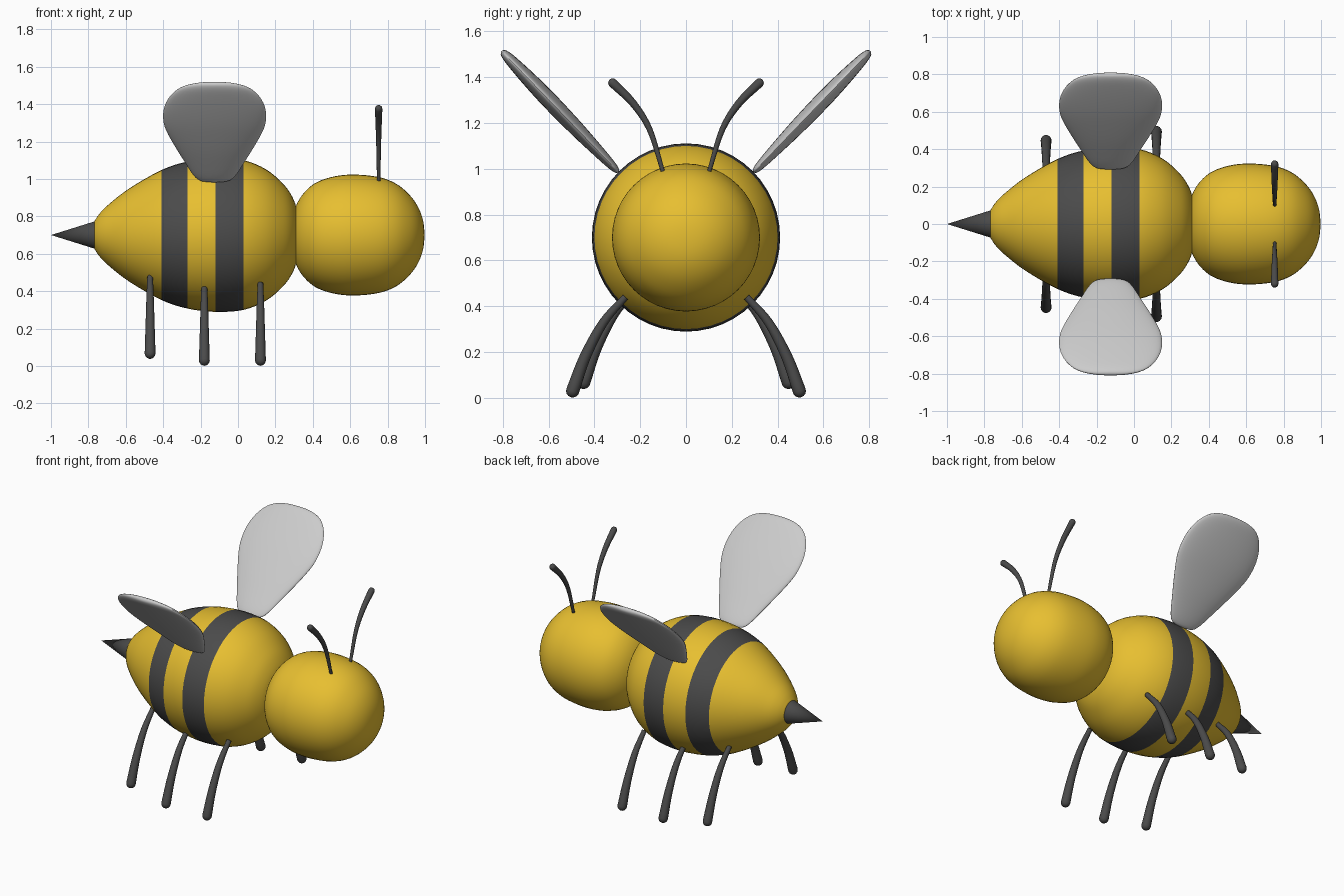
import bpy, bmesh, math
from mathutils import Vector

if "Cube" in bpy.data.objects:
    bpy.data.objects.remove(bpy.data.objects["Cube"])

def material(name, rgb):
    m = bpy.data.materials.new(name)
    m.diffuse_color = (*rgb, 1)
    m.use_nodes = True
    m.node_tree.nodes["Principled BSDF"].inputs["Base Color"].default_value = m.diffuse_color
    return m

YELLOW = material("yellow", (0.8, 0.52, 0.03))
DARK = material("dark", (0.07, 0.07, 0.07))
X, Y, Z = Vector((1, 0, 0)), Vector((0, 1, 0)), Vector((0, 0, 1))

def smooth(pts, n):
    """Catmull-Rom curve through the points; a zero second value is a pole."""
    def ghost(a, b):
        if a[1] == 0:
            return Vector((b[0], -b[1], *b[2:]))
        return 2 * a - b
    p = [Vector(q) for q in pts]
    p = [ghost(p[0], p[1])] + p + [ghost(p[-1], p[-2])]
    out = []
    for a, b, c, d in zip(p, p[1:], p[2:], p[3:]):
        for i in range(n):
            t = i / n
            out.append(0.5 * (2 * b + (c - a) * t + (2 * a - 5 * b + 4 * c - d) * t * t
                              + (3 * b - a - 3 * c + d) * t ** 3))
    return out + [p[-2]]

def loft(name, stations, sides, mats, dark=None, mirror=False):
    """Skin elliptical rings given as (centre, half axis u, half axis v)."""
    bm = bmesh.new()
    rings = []
    for c, u, v in stations:
        rings.append([bm.verts.new(c + u * math.cos(k * math.tau / sides)
                                   + v * math.sin(k * math.tau / sides)) for k in range(sides)])
    for a, b in zip(rings, rings[1:]):
        for k in range(sides):
            j = (k + 1) % sides
            f = bm.faces.new((a[k], a[j], b[j], b[k]))
            if dark and dark(f.calc_center_median().x):
                f.material_index = 1
    for ring, st in ((rings[0], stations[0]), (rings[-1], stations[-1])):
        if st[1].length > 1e-4:
            bm.faces.new(ring)
    bmesh.ops.remove_doubles(bm, verts=bm.verts, dist=1e-5)
    bmesh.ops.recalc_face_normals(bm, faces=bm.faces)
    me = bpy.data.meshes.new(name)
    bm.to_mesh(me)
    bm.free()
    ob = bpy.data.objects.new(name, me)
    bpy.context.collection.objects.link(ob)
    for m in mats:
        me.materials.append(m)
    bpy.ops.object.select_all(action='DESELECT')
    ob.select_set(True)
    bpy.context.view_layer.objects.active = ob
    bpy.ops.object.shade_smooth_by_angle(angle=math.radians(40))
    if mirror:
        mod = ob.modifiers.new("mirror", 'MIRROR')
        mod.use_axis = (False, True, False)
        mod.use_mirror_merge = False
    return ob

def revolve(name, profile, mats, dark=None):
    """Turn an (x, radius) profile about the body axis."""
    return loft(name, [(Vector((x, 0, 0.7)), Y * r, Z * r) for x, r in profile], 48, mats, dark)

def limb(name, x, path, r0, r1):
    """Curved limb in a y-z plane, thickening to a rounded tip."""
    c = [Vector((x, q[0], q[1])) for q in smooth(path, 5)]
    n = len(c) - 1
    st = []
    for i, p in enumerate(c):
        t = (c[min(i + 1, n)] - c[max(i - 1, 0)]).normalized()
        r = r0 + (r1 - r0) * i / n
        st.append((p, X * r, t.cross(X) * r))
    for k in range(1, 5):
        a = k * math.pi / 8
        r = r1 * max(math.cos(a), 0)
        st.append((c[-1] + t * r1 * math.sin(a), X * r, t.cross(X) * r))
    loft(name, st, 16, [DARK], mirror=True)

# striped body
revolve("body", smooth([(-0.77, 0.07), (-0.74, 0.115), (-0.69, 0.165), (-0.58, 0.25),
                        (-0.41, 0.347), (-0.27, 0.393), (-0.12, 0.411), (0.03, 0.4),
                        (0.15, 0.351), (0.24, 0.275), (0.29, 0.205), (0.315, 0.13),
                        (0.325, 0)], 4),
        [YELLOW, DARK], lambda x: -0.41 < x < -0.27 or -0.12 < x < 0.03)

# head
revolve("head", smooth([(0.285, 0), (0.295, 0.11), (0.33, 0.195), (0.385, 0.258),
                        (0.45, 0.295), (0.54, 0.318), (0.63, 0.323), (0.73, 0.314),
                        (0.81, 0.292), (0.88, 0.25), (0.945, 0.18), (0.985, 0.095),
                        (0.997, 0)], 4), [YELLOW])

# stinger
revolve("stinger", [(-0.76, 0.075), (-1.0, 0)], [DARK])

# wings: fraction along, half width, half thickness
root, tip = Vector((-0.125, 0.295, 0.985)), Vector((-0.125, 0.805, 1.515))
across = (tip - root).normalized().cross(X)
outline = smooth([(0, 0, 0), (0.012, 0.075, 0.012), (0.07, 0.115, 0.02), (0.2, 0.16, 0.027),
                  (0.35, 0.21, 0.033), (0.52, 0.26, 0.036), (0.64, 0.275, 0.036),
                  (0.76, 0.268, 0.033), (0.87, 0.235, 0.028), (0.95, 0.18, 0.022),
                  (0.99, 0.1, 0.013), (1, 0, 0)], 3)
loft("wings", [(root.lerp(tip, f), X * w, across * t) for f, w, t in outline], 40, [], mirror=True)

# antennae
limb("antennae", 0.752, [(0.1, 0.985), (0.158, 1.17), (0.23, 1.285), (0.32, 1.375)], 0.009, 0.02)

# three pairs of legs
for name, x, dy, dz in (("front_legs", 0.12, 0, 0), ("middle_legs", -0.18, 0, 0),
                        ("rear_legs", -0.47, -0.048, 0.037)):
    limb(name, x, [(0.265 + dy, 0.44 + dz), (0.36 + dy, 0.33 + dz),
                   (0.44 + dy, 0.18 + dz), (0.495 + dy, 0.03 + dz)], 0.015, 0.029)
